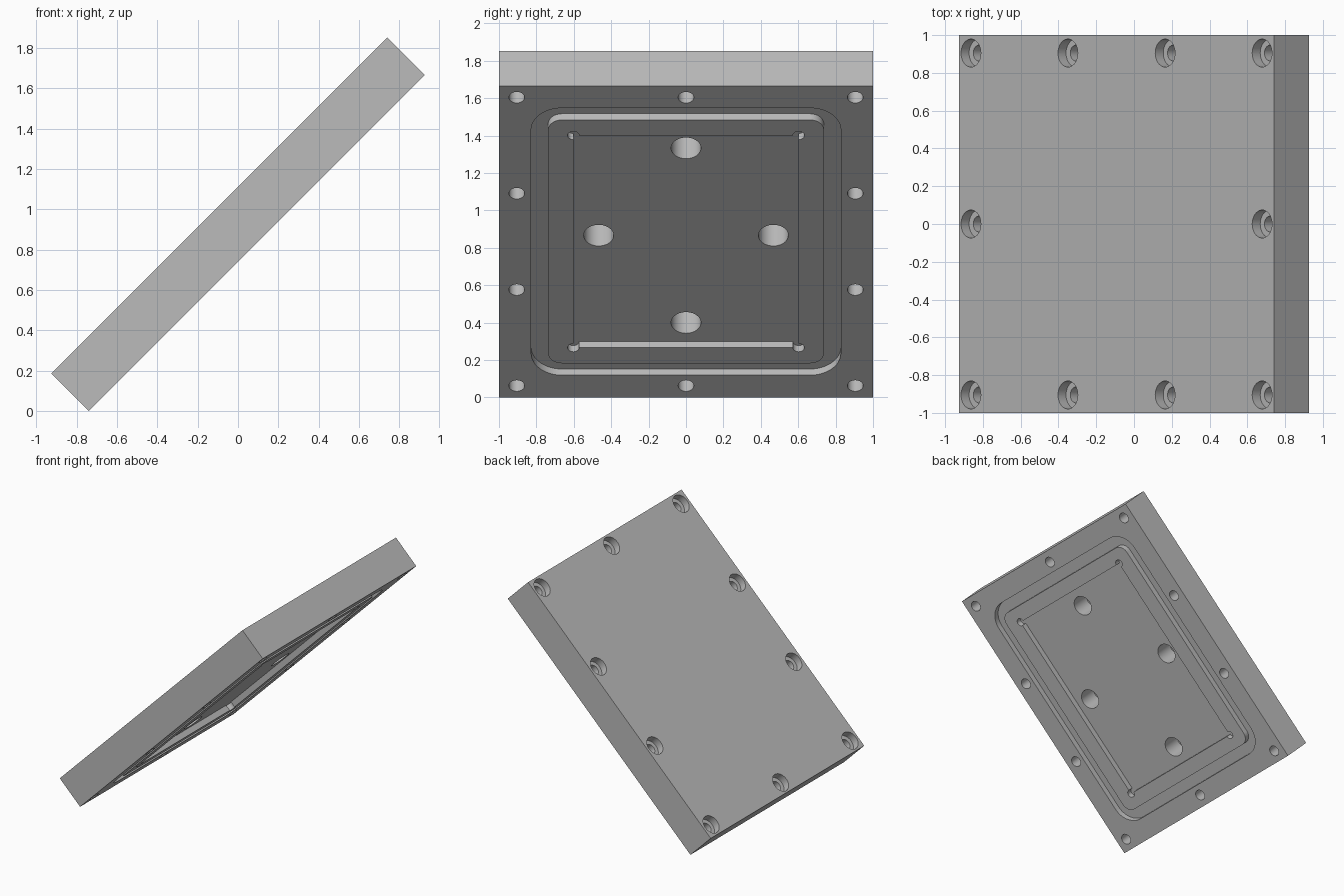
import bpy, bmesh, math
from mathutils import Matrix

if "Cube" in bpy.data.objects:
    bpy.data.objects.remove(bpy.data.objects["Cube"], do_unlink=True)

LENGTH, WIDTH, THICK = 2.357, 2.0, 0.262
TOP, BOTTOM = THICK / 2, -THICK / 2

steel = bpy.data.materials.new("plain_grey")
steel.use_nodes = True
GREY = (0.5, 0.5, 0.5, 1)
steel.diffuse_color = GREY
steel.node_tree.nodes["Principled BSDF"].inputs["Base Color"].default_value = GREY


def make_object(name, bm):
    mesh = bpy.data.meshes.new(name)
    bmesh.ops.recalc_face_normals(bm, faces=bm.faces)
    bm.to_mesh(mesh)
    bm.free()
    mesh.materials.append(steel)
    ob = bpy.data.objects.new(name, mesh)
    bpy.context.collection.objects.link(ob)
    return ob


def slab(name, half_x, half_y, z0, z1, radius=0.0, steps=12):
    """Rectangular slab, with rounded corners if a radius is given."""
    bm = bmesh.new()
    ring = []
    for quarter, (sx, sy) in enumerate([(1, 1), (-1, 1), (-1, -1), (1, -1)]):
        for i in range(steps + 1 if radius else 1):
            a = math.pi / 2 * (quarter + i / steps)
            ring.append(bm.verts.new((sx * (half_x - radius) + radius * math.cos(a),
                                      sy * (half_y - radius) + radius * math.sin(a), z0)))
    base = bm.faces.new(ring)
    new = bmesh.ops.extrude_face_region(bm, geom=[base])["geom"]
    bmesh.ops.translate(bm, vec=(0, 0, z1 - z0),
                        verts=[g for g in new if isinstance(g, bmesh.types.BMVert)])
    return make_object(name, bm)


def pins(name, places, radius, z0, z1):
    """A set of upright cylinders in one object."""
    bm = bmesh.new()
    for x, y in places:
        bmesh.ops.create_cone(bm, cap_ends=True, segments=40, radius1=radius, radius2=radius,
                              depth=z1 - z0, matrix=Matrix.Translation((x, y, (z0 + z1) / 2)))
    return make_object(name, bm)


def cut(target, *cutters):
    """Subtract each cutter, bake the result and discard the cutters."""
    for cutter in cutters:
        cutter.hide_render = True
        mod = target.modifiers.new("cut", 'BOOLEAN')
        mod.operation, mod.solver, mod.object = 'DIFFERENCE', 'EXACT', cutter
    graph = bpy.context.evaluated_depsgraph_get()
    baked = bpy.data.meshes.new_from_object(target.evaluated_get(graph))
    target.modifiers.clear()
    target.data = baked
    for cutter in cutters:
        bpy.data.objects.remove(cutter, do_unlink=True)


# Plate
plate = slab("cover_plate", LENGTH / 2, WIDTH / 2, BOTTOM, TOP)

# Seal groove on the underside
RECESS = BOTTOM + 0.047
groove = slab("groove_cutter", 1.01, 0.828, BOTTOM - 0.1, RECESS, 0.165)
cut(groove, slab("groove_island", 0.92, 0.737, BOTTOM - 0.2, RECESS + 0.1, 0.075))

# Shallow pocket with corner reliefs
PX, PY = 0.802, 0.602
pocket = slab("pocket_cutter", PX, PY, BOTTOM - 0.1, RECESS)
reliefs = pins("relief_cutter", [(x, y) for x in (-PX, PX) for y in (-PY, PY)],
               0.031, BOTTOM - 0.12, RECESS)

# Blind holes in the pocket floor
blind = pins("blind_hole_cutter", [(0.66, 0), (-0.66, 0), (0, 0.467), (0, -0.467)],
             0.08, BOTTOM - 0.15, RECESS + 0.17)

# Counterbored bolt holes around the rim
bolts = [(x, y) for x in (-1.09, -0.364, 0.364, 1.09) for y in (-0.905, 0.905)]
bolts += [(-1.09, 0), (1.09, 0)]
shanks = pins("bolt_hole_cutter", bolts, 0.042, BOTTOM - 0.1, TOP + 0.1)
heads = pins("counterbore_cutter", bolts, 0.074, TOP - 0.06, TOP + 0.12)

cut(plate, groove, pocket, reliefs, blind, shanks, heads)

# Tilt the plate and stand it on its lower edge
plate.rotation_euler = (0, -math.pi / 4, 0)
plate.location.z = (LENGTH + THICK) / 2 * math.sqrt(0.5)

bpy.ops.object.select_all(action='DESELECT')
plate.select_set(True)
bpy.context.view_layer.objects.active = plate
bpy.ops.object.shade_smooth_by_angle(angle=math.radians(30))
